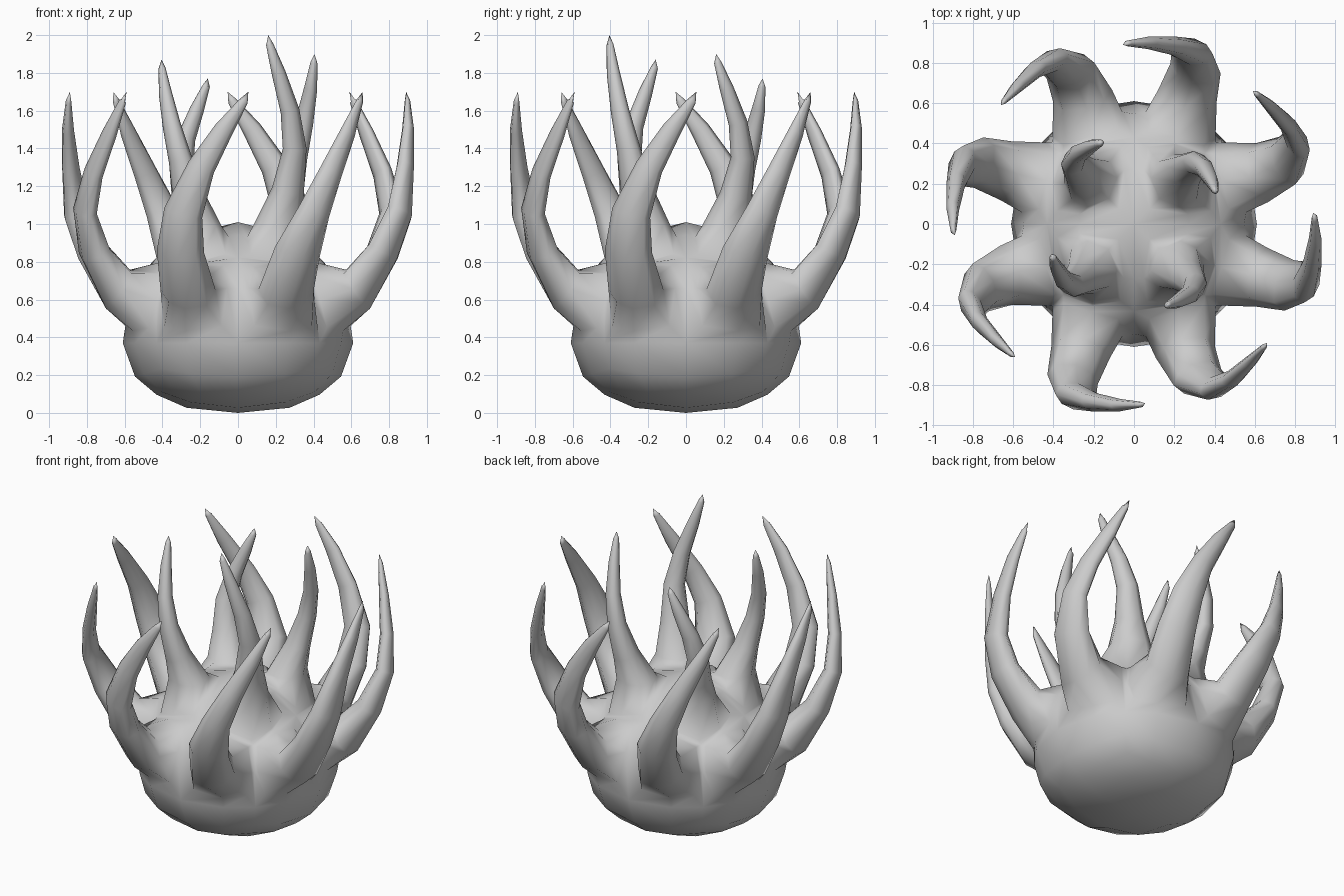
import bpy, bmesh, math
from mathutils import Vector, Matrix

if "Cube" in bpy.data.objects:
    bpy.data.objects.remove(bpy.data.objects["Cube"])

bm = bmesh.new()

# Body: subdivided cube pulled onto a squashed ball
bmesh.ops.create_cube(bm, size=2)
bmesh.ops.subdivide_edges(bm, edges=bm.edges[:], cuts=3, use_grid_fill=True)


def on_body(d):
    d = Vector(d).normalized()
    return Vector((d.x * 0.61, d.y * 0.61, 0.37 + d.z * (0.64 if d.z > 0 else 0.37)))


for v in bm.verts:
    v.co = on_body(v.co)
    if 0.01 < v.co.z < 0.3:      # slightly flatter underside
        v.co.z -= 0.012
bm.normal_update()


def grow_tentacle(root, path, tip, flatten, lift):
    """Extrude the four faces around the vertex at root along path [(point, radius)]."""
    hub = min(bm.verts, key=lambda v: (v.co - root).length)
    base, normal = hub.co.copy(), hub.normal.copy()
    faces = list(hub.link_faces)

    def inset():
        bmesh.ops.inset_region(bm, faces=faces, thickness=0.001, use_even_offset=False)

    # base ring lies on the body, rounded towards a circle
    old = [[v.co.copy() for v in f.verts] for f in faces]
    inset()
    offs = []
    for f, cos in zip(faces, old):
        row = []
        for v, co in zip(f.verts, cos):
            o = co - base
            if o.length > 1e-4:
                v.co = base + o * 0.45 + o.normalized() * 0.09 + normal * lift
            row.append(o)
        offs.append(row)

    prev = normal
    pts = [base] + [p for p, r in path] + [tip]
    for i, (p, r) in enumerate(path, 1):
        d = ((pts[i + 1] - p).normalized() + (p - pts[i - 1]).normalized()).normalized()
        turn = prev.rotation_difference(d)
        out = Vector((p.x, p.y, 0)).normalized()
        out = (out - d * out.dot(d)).normalized()
        k = flatten * (0.6 if i == 1 else 1)
        inset()
        for f, row in zip(faces, offs):
            for j, v in enumerate(f.verts):
                o = turn @ row[j]
                if v is hub or o.length < 1e-4:
                    row[j] = Vector()
                else:
                    row[j] = (o - d * o.dot(d)).normalized()
                o = row[j] * r
                v.co = p + o - out * o.dot(out) * k
        prev = d
    hub.co = tip


# Paths in a front-facing frame: sideways, outward, height, radius
outer_a = [(0.255, 0.635, 0.655, 0.155), (0.315, 0.76, 0.855, 0.128), (0.405, 0.81, 1.07, 0.090),
           (0.49, 0.765, 1.27, 0.068), (0.58, 0.68, 1.48, 0.048), (0.645, 0.61, 1.65, 0.022),
           (0.66, 0.59, 1.70, 0)]
outer_b = [(-0.265, 0.635, 0.655, 0.155), (-0.305, 0.77, 0.855, 0.132), (-0.29, 0.855, 1.06, 0.108),
           (-0.195, 0.885, 1.30, 0.075), (-0.075, 0.90, 1.50, 0.052), (0.03, 0.897, 1.65, 0.024),
           (0.055, 0.89, 1.70, 0)]
inner = [(0.215, 0.215, 1.00, 0.135), (0.265, 0.26, 1.18, 0.090), (0.30, 0.305, 1.40, 0.066),
         (0.275, 0.35, 1.60, 0.052), (0.215, 0.385, 1.80, 0.038), (0.168, 0.402, 1.95, 0.020),
         (0.16, 0.405, 2.00, 0)]

# Four quarter turns; the inner tentacles differ in height
for turn, top in enumerate((2.0, 1.9, 1.77, 1.87)):
    rot = Matrix.Rotation(turn * math.pi / 2, 3, 'Z')
    stretch = (top - 0.9) / 1.1
    for root, path, s, flat, lift in (((0.5, -1, 0.5), outer_a, 1, 0.38, 0.025),
                                      ((-0.5, -1, 0.5), outer_b, 1, 0.38, 0.025),
                                      ((0.5, -0.5, 1), inner, stretch, 0.1, 0.0)):
        pts = [(rot @ Vector((x, -y, 0.9 + (z - 0.9) * s)), r) for x, y, z, r in path]
        grow_tentacle(rot @ on_body(root), pts[:-1], pts[-1][0], flat, lift)

bmesh.ops.recalc_face_normals(bm, faces=bm.faces[:])
for f in bm.faces:
    f.smooth = True
mesh = bpy.data.meshes.new("tentacled_body")
bm.to_mesh(mesh)
bm.free()
bpy.context.collection.objects.link(bpy.data.objects.new("tentacled_body", mesh))
